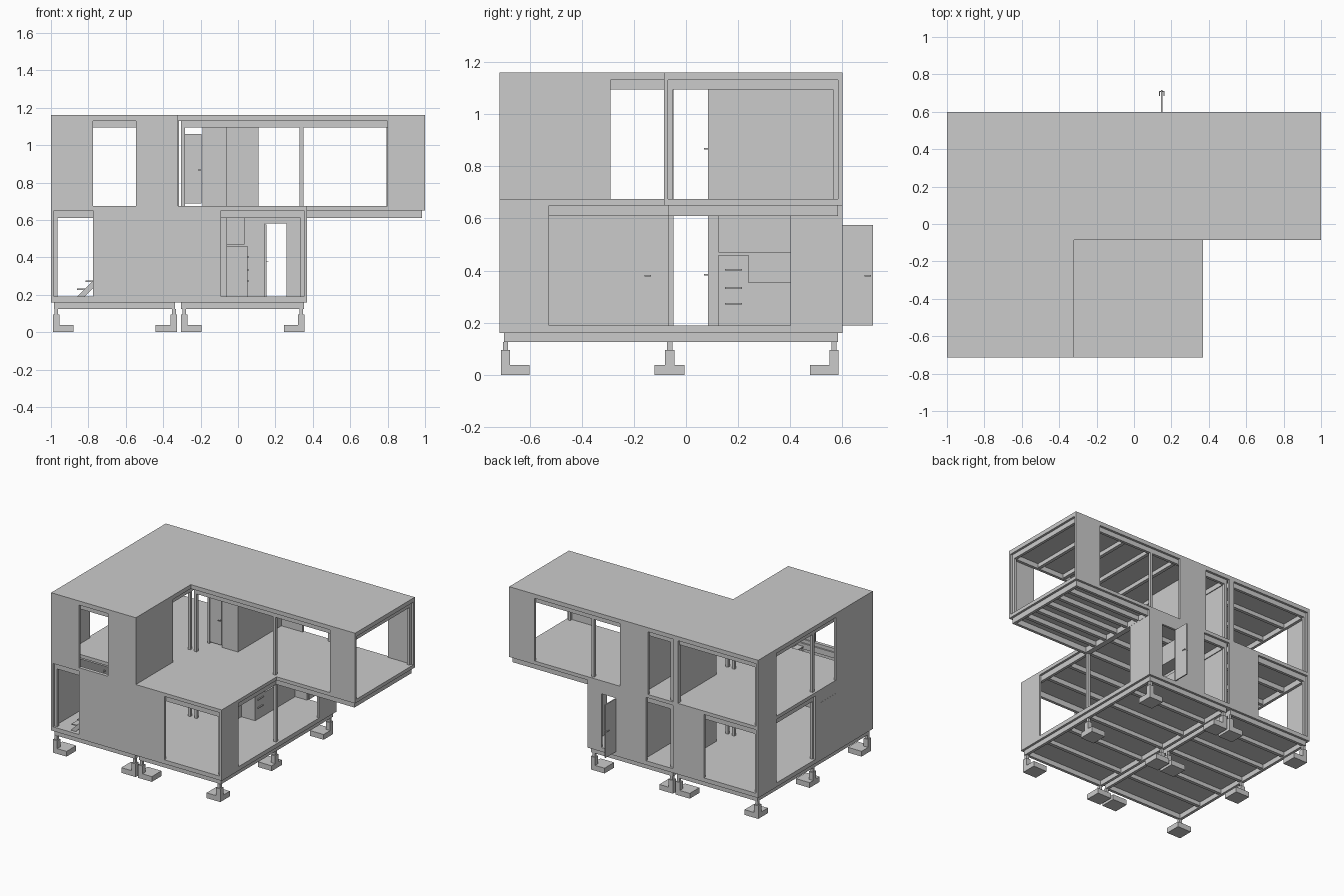
import bpy, bmesh
from mathutils import Matrix

if "Cube" in bpy.data.objects:
    bpy.data.objects.remove(bpy.data.objects["Cube"])


def boxes(name, items):
    """One object from a list of (x0, x1, y0, y1, z0, z1) boxes."""
    bm = bmesh.new()
    for x0, x1, y0, y1, z0, z1 in items:
        m = Matrix.Translation(((x0 + x1) / 2, (y0 + y1) / 2, (z0 + z1) / 2))
        bmesh.ops.create_cube(bm, size=1, matrix=m @ Matrix.Diagonal((x1 - x0, y1 - y0, z1 - z0, 1)))
    return finish(name, bm)


def prism(name, pts, vec):
    """Extrude a flat outline of 3D points along vec."""
    bm = bmesh.new()
    face = bm.faces.new([bm.verts.new(p) for p in pts])
    ext = bmesh.ops.extrude_face_region(bm, geom=[face])["geom"]
    bmesh.ops.translate(bm, vec=vec, verts=[g for g in ext if isinstance(g, bmesh.types.BMVert)])
    return finish(name, bm)


def finish(name, bm):
    bmesh.ops.recalc_face_normals(bm, faces=bm.faces)
    me = bpy.data.meshes.new(name)
    bm.to_mesh(me)
    bm.free()
    ob = bpy.data.objects.new(name, me)
    bpy.context.collection.objects.link(ob)
    return ob


# Main dimensions
L, M, R, E = -1.0, -0.32, 0.37, 1.0        # x: left, module joint, lower right, overhang end
F, T, B = -0.715, -0.085, 0.6              # y: front, terrace edge, back
LO, UP = (0.19, 0.65), (0.675, 1.13)       # wall height ranges
W, I, S = 0.016, 0.016, 0.02               # wall thickness, frame inset, steel size
HOLE = (-0.90, -0.38, -0.69, -0.54)        # stair opening

# Slabs
boxes("ground_floor_slab", [(L, R, F, B, 0.16, 0.19)])
hx0, hx1, hy0, hy1 = HOLE
boxes("upper_floor_slab", [(L, M, hy1, B, 0.65, 0.675), (L, M, F, hy0, 0.65, 0.675),
                           (L, hx0, hy0, hy1, 0.65, 0.675), (hx1, M, hy0, hy1, 0.65, 0.675),
                           (M, R, F, B, 0.65, 0.675), (R, E, T, B, 0.65, 0.675)])
prism("roof_slab", [(L, F, 1.13), (M, F, 1.13), (M, T, 1.13), (E, T, 1.13), (E, B, 1.13), (L, B, 1.13)],
      (0, 0, 0.03))


# Steel module frames: perimeter beams, joists across the short side, posts
def beams(name, x0, x1, y0, y1, z0, z1, hole=None):
    x0, x1, y0, y1 = x0 + I, x1 - I, y0 + I, y1 - I
    out = [(x0, x1, y0, y0 + S, z0, z1), (x0, x1, y1 - S, y1, z0, z1),
           (x0, x0 + S, y0 + S, y1 - S, z0, z1), (x1 - S, x1, y0 + S, y1 - S, z0, z1)]
    n = 6
    for i in range(1, n):
        if y1 - y0 > x1 - x0:
            c = y0 + (y1 - y0) * i / n
            if not (hole and hole[2] - S < c < hole[3] + S):
                out.append((x0 + S, x1 - S, c - 0.012, c + 0.012, z0 + 0.006, z1))
        else:
            c = x0 + (x1 - x0) * i / n
            out.append((c - 0.012, c + 0.012, y0 + S, y1 - S, z0 + 0.006, z1))
    boxes(name, out)


def posts(name, x0, x1, y0, y1, z0, z1):
    x0, x1, y0, y1 = x0 + I, x1 - I - S, y0 + I, y1 - I - S
    xs, ys = [x0, x1], [y0, y1]
    if y1 - y0 > x1 - x0:
        ys.append((y0 + y1) / 2)
    else:
        xs.append((x0 + x1) / 2)
    boxes(name, [(x, x + S, y, y + S, z0, z1) for x in xs for y in ys])


left, right, top = (L, M, F, B), (M, R, F, B), (M, E, T, B)
for tag, m in (("left", left), ("right", right)):
    beams(tag + "_base_beams", *m, 0.125, 0.16)
    posts(tag + "_lower_posts", *m, 0.19, 0.65)
beams("left_mid_beams", *left, 0.61, 0.65, HOLE)
beams("right_mid_beams", *right, 0.61, 0.65)
beams("overhang_beams", 0.335, E, T, B, 0.61, 0.65)
for tag, m in (("left", left), ("overhang", top)):
    beams(tag + "_roof_beams", *m, 1.095, 1.13)
    posts(tag + "_upper_posts", *m, 0.675, 1.13)


# Outer walls: solid stretches between full-height openings
def wall_x(name, y, spans, z):
    boxes(name, [(a, b, y, y + W, *z) for a, b in spans])


def wall_y(name, x, spans, z):
    boxes(name, [(x, x + W, a, b, *z) for a, b in spans])


wall_x("lower_front_wall", F, [(-0.775, -0.09)], LO)
wall_x("lower_back_wall", B - W, [(-0.565, -0.315), (-0.1, 0.145), (0.26, R)], LO)
wall_x("back_door_lintel", B - W, [(0.145, 0.26)], (0.58, 0.65))
wall_y("lower_left_wall", L, [(F, -0.055), (0.39, B)], LO)
wall_y("lower_right_wall", R - W, [(F, -0.525), (0.4, B)], LO)
wall_x("upper_front_wall", F, [(L, -0.775), (-0.545, M)], UP)
wall_x("upper_terrace_wall", T, [(0.8, E)], UP)
wall_x("upper_back_wall", B - W, [(-0.355, -0.315), (-0.115, 0.11), (0.795, E)], UP)
wall_y("upper_left_wall", L, [(F, -0.29), (0.39, B)], UP)
wall_y("terrace_side_wall", M - W, [(F, -0.29)], UP)

# Bathroom partitions and doors on both floors
for tag, z0, z1 in (("lower", *LO), ("upper", *UP)):
    boxes(tag + "_bathroom_partition", [(-0.075, -0.06, 0.085, B - W, z0, z1),
                                        (-0.305, -0.29, 0.085, B - W, z0, z1),
                                        (-0.19, -0.075, 0.085, 0.1, z0, z1)])
    boxes(tag + "_bathroom_door", [(-0.285, -0.195, 0.088, 0.098, z0 + 0.012, z0 + 0.385)])
    boxes(tag + "_bathroom_handle", [(-0.215, -0.195, 0.07, 0.074, z0 + 0.19, z0 + 0.196),
                                     (-0.2, -0.195, 0.074, 0.088, z0 + 0.19, z0 + 0.196)])

# Open back door and closed side door, with lever handles
boxes("back_door", [(0.144, 0.152, B, 0.717, 0.19, 0.575)])
boxes("back_door_handle", [(x, x + 0.004, 0.685, 0.71, 0.377, 0.382) for x in (0.134, 0.158)]
      + [(0.134, 0.162, 0.705, 0.71, 0.377, 0.382)])
boxes("side_door", [(L - 0.001, L + W + 0.003, -0.30, -0.12, 0.192, 0.58)])
boxes("side_door_handle", [(L + 0.03, L + 0.034, -0.16, -0.135, 0.377, 0.382),
                           (L + W, L + 0.03, -0.14, -0.135, 0.377, 0.382)])

# Kitchen units against the partition
boxes("kitchen_base_units", [(-0.06, 0.05, 0.24, B - W, 0.19, 0.355)])
boxes("kitchen_tall_unit", [(-0.06, 0.05, 0.125, 0.24, 0.19, 0.46)])
boxes("kitchen_wall_units", [(-0.06, 0.035, 0.125, B - W, 0.47, 0.61)])
boxes("kitchen_handles", [(0.05, 0.058, 0.15, 0.215, z, z + 0.006) for z in (0.27, 0.33, 0.4)])

# Staircase: two slanted stringers and open treads
sx0, sx1, n = -0.86, -0.38, 11
for tag, y in (("front", hy0), ("back", hy1 - 0.01)):
    prism(tag + "_stair_stringer", [(sx0, y, 0.19), (sx0 + 0.04, y, 0.19), (sx1, y, 0.635),
                                    (sx1, y, 0.675)], (0, 0.01, 0))
step, rise = (sx1 - sx0) / n, 0.485 / n
boxes("stair_treads", [(sx0 + i * step, sx0 + i * step + 0.05, hy0 + 0.01, hy1 - 0.01,
                        0.19 + (i + 0.8) * rise, 0.198 + (i + 0.8) * rise) for i in range(n)])

# Footings: pad, stem and short steel post under each frame post
pads = []
for a, b, s in ((-0.99, -0.88, -0.99), (-0.44, -0.325, -0.36), (-0.305, -0.195, -0.305), (0.245, 0.355, 0.32)):
    for c, d, t in ((-0.71, -0.6, -0.71), (-0.12, -0.005, -0.08), (0.475, 0.585, 0.55)):
        pads += [(a, b, c, d, 0, 0.038), (s, s + 0.035, t, t + 0.035, 0.038, 0.095),
                 (s + 0.008, s + 0.028, t + 0.008, t + 0.028, 0.095, 0.125)]
boxes("footings", pads)
